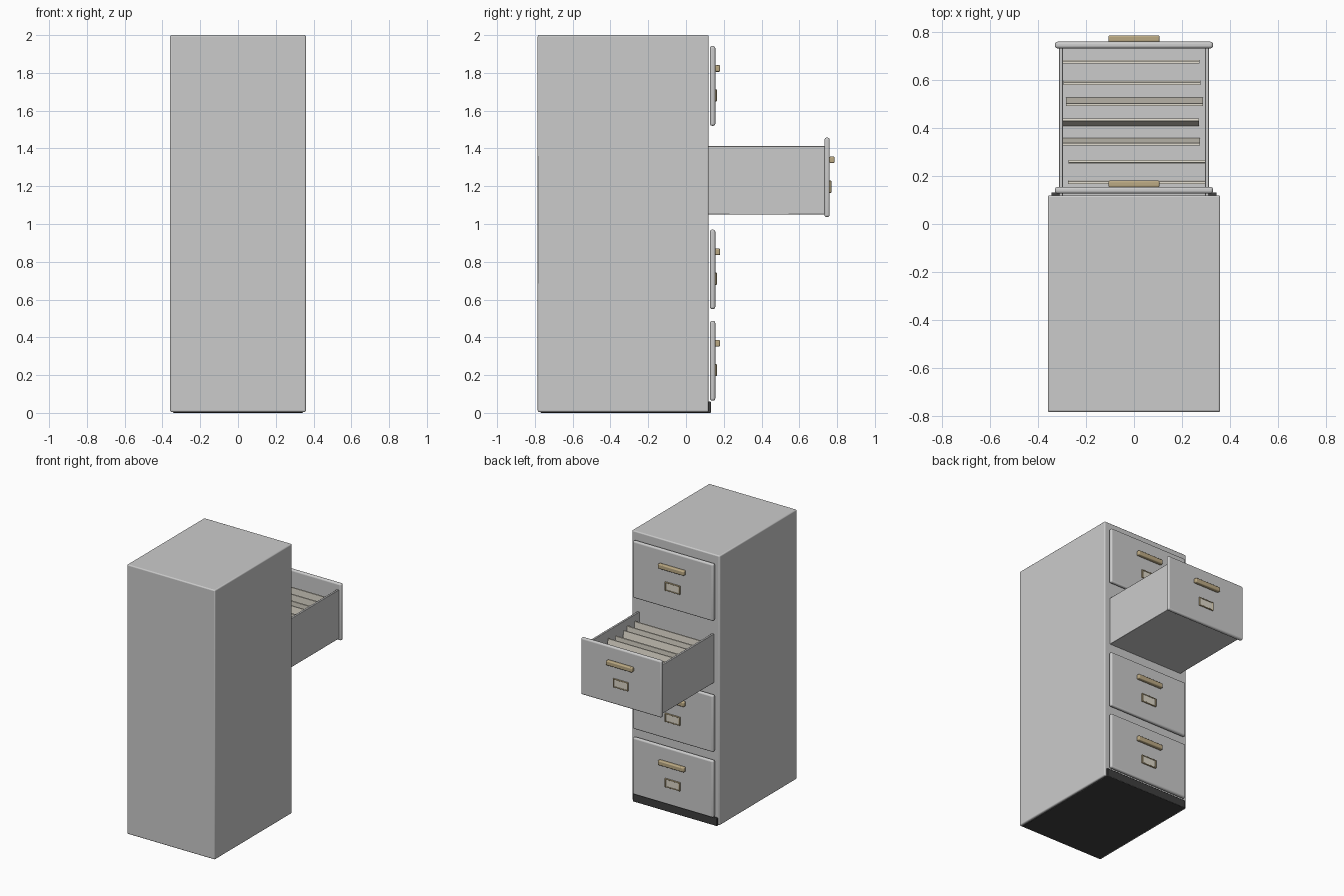
import bpy, math

if "Cube" in bpy.data.objects:
    bpy.data.objects.remove(bpy.data.objects["Cube"])


def material(name, rgb):
    m = bpy.data.materials.new(name)
    m.diffuse_color = (*rgb, 1)
    m.use_nodes = True
    m.node_tree.nodes["Principled BSDF"].inputs["Base Color"].default_value = m.diffuse_color
    return m


BRASS = material("brass", (0.50, 0.40, 0.23))
CARD = material("card", (0.72, 0.68, 0.58))
PAPER = material("paper", (0.80, 0.76, 0.66))
DARK = material("dark_base", (0.05, 0.05, 0.05))


def box(name, x, y, z, bevel=0.0, segments=3, mat=None, tilt=0.0):
    """Box from (min, max) ranges, with optional rounded edges."""
    bpy.ops.mesh.primitive_cube_add(
        size=1, location=[(r[0] + r[1]) / 2 for r in (x, y, z)])
    ob = bpy.context.object
    ob.name = name
    ob.scale = [r[1] - r[0] for r in (x, y, z)]
    bpy.ops.object.transform_apply(location=False, rotation=False, scale=True)
    ob.rotation_euler.x = tilt
    if bevel:
        mod = ob.modifiers.new("rounded_edges", 'BEVEL')
        mod.width = bevel
        mod.segments = segments
        bpy.ops.object.shade_smooth_by_angle(angle=math.radians(40))
    if mat:
        ob.data.materials.append(mat)
    return ob


# Cabinet body and dark base
box("cabinet_body", (-0.36, 0.36), (-0.785, 0.12), (0.005, 2.0), 0.008)
box("base_plinth", (-0.345, 0.345), (-0.77, 0.132), (0, 0.06), 0.004, 2, DARK)


def drawer_front(name, y, z0, z1):
    """Rounded front panel with a pull handle and a label holder."""
    zc = (z0 + z1) / 2
    f = y + 0.028
    box(name + "_front", (-0.33, 0.33), (y, f), (z0, z1), 0.011, 4)
    box(name + "_handle", (-0.107, 0.107), (f - 0.002, f + 0.026),
        (zc + 0.075, zc + 0.11), 0.007, 3, BRASS)
    # label holder: four frame strips round a card
    lz = zc - 0.05
    for tag, s in (("left", -1), ("right", 1)):
        box(f"{name}_label_frame_{tag}", sorted((s * 0.053, s * 0.062)),
            (f - 0.002, f + 0.008), (lz - 0.032, lz + 0.032), 0.002, 2, BRASS)
    for tag, s in (("bottom", -1), ("top", 1)):
        box(f"{name}_label_frame_{tag}", (-0.055, 0.055), (f - 0.002, f + 0.008),
            sorted((lz + s * 0.025, lz + s * 0.032)), 0.002, 2, BRASS)
    box(name + "_label_card", (-0.055, 0.055), (f - 0.002, f + 0.005),
        (lz - 0.027, lz + 0.027), 0, 1, CARD)


# Closed drawers
for name, z0, z1 in (("bottom_drawer", 0.065, 0.487),
                     ("lower_drawer", 0.55, 0.97),
                     ("top_drawer", 1.52, 1.942)):
    drawer_front(name, 0.127, z0, z1)

# Open drawer: front, tray sides, floor and back
drawer_front("open_drawer", 0.733, 1.037, 1.457)
for tag, s in (("left", -1), ("right", 1)):
    box(f"open_drawer_side_{tag}", sorted((s * 0.297, s * 0.313)),
        (0.09, 0.737), (1.062, 1.412), 0.003, 2)
box("open_drawer_floor", (-0.313, 0.313), (0.09, 0.737), (1.05, 1.07), 0.003, 2)

# Hanging files, slightly shifted and tilted
files = ((0.175, 0.01, 1), (0.26, 0.012, -1), (0.343, -0.01, 4),
         (0.425, -0.014, -4), (0.51, 0.002, 5), (0.59, -0.008, 2),
         (0.677, -0.012, 1))
for i, (y, dx, tilt) in enumerate(files):
    box(f"file_{i + 1}", (dx - 0.286, dx + 0.286), (y - 0.005, y + 0.005),
        (1.075, 1.362), 0, 1, PAPER, math.radians(tilt))
